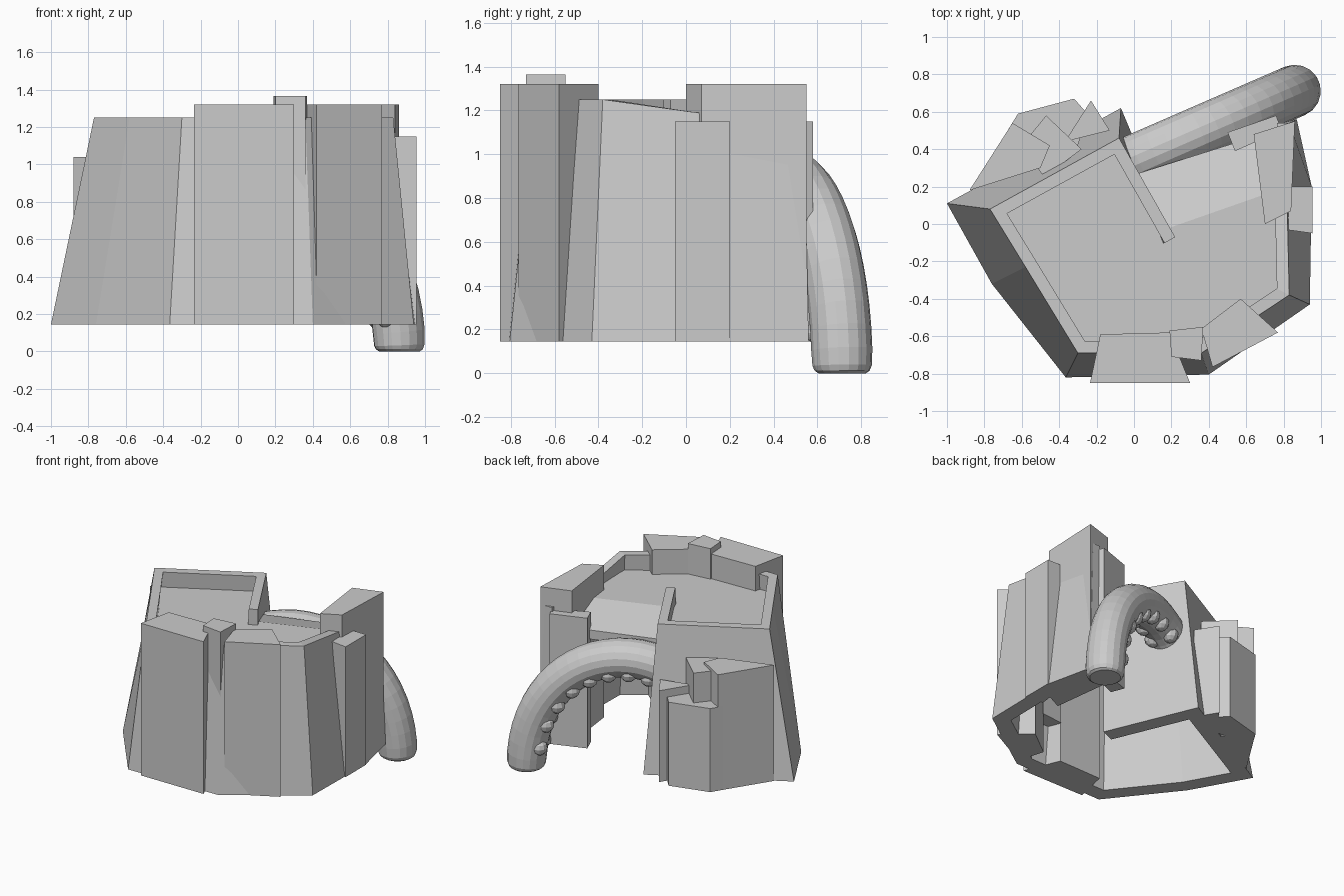
import bpy, bmesh, math
from mathutils import Vector

if "Cube" in bpy.data.objects:
    bpy.data.objects.remove(bpy.data.objects["Cube"])


def new_object(name, bm):
    bmesh.ops.recalc_face_normals(bm, faces=bm.faces[:])
    me = bpy.data.meshes.new(name)
    bm.to_mesh(me)
    bm.free()
    ob = bpy.data.objects.new(name, me)
    bpy.context.collection.objects.link(ob)
    return ob


def slab(name, top, drop=None, base=None):
    """Closed prism below a list of 3D top points."""
    bm = bmesh.new()
    t = [bm.verts.new(p) for p in top]
    b = [bm.verts.new((x, y, base if drop is None else z - drop)) for x, y, z in top]
    bm.faces.new(t)
    bm.faces.new(b[::-1])
    n = len(t)
    for i in range(n):
        j = (i + 1) % n
        bm.faces.new((t[i], b[i], b[j], t[j]))
    return new_object(name, bm)


def offset(path, d):
    """Shift an open 2D path to its left by d with mitred corners."""
    pts = [Vector(p[:2]) for p in path]
    nrm = []
    for a, b in zip(pts, pts[1:]):
        e = (b - a).normalized()
        nrm.append(Vector((-e.y, e.x)))
    out = []
    for i, p in enumerate(pts):
        n0, n1 = nrm[max(i - 1, 0)], nrm[min(i, len(nrm) - 1)]
        out.append(p + (n0 + n1) * (d / (1 + n0.dot(n1))))
    return out


# Tapered curtain wall: foot and rim paths, open at the back right
BASE = 0.145
foot = [(.22, -.07), (-.07, .62), (-1, .11), (-.76, -.32), (-.365, -.82), (.4, -.805),
        (.94, -.43), (.95, .2), (.87, .56)]
rim = [(.22, -.07, 1.25), (-.08, .46, 1.25), (-.77, .08, 1.25), (-.58, -.23, 1.25),
       (-.3, -.69, 1.25), (.36, -.69, 1.25), (.83, -.38, 1.25), (.82, .05, 1.19),
       (.83, .54, 1.18)]
foot_in, rim_in = offset(foot, .12), offset(rim, .065)
bm = bmesh.new()
rings = []
for f, r, fi, ri in zip(foot, rim, foot_in, rim_in):
    rings.append([bm.verts.new(p) for p in
                  ((*f, BASE), r, (ri.x, ri.y, r[2]), (fi.x, fi.y, BASE))])
for a, b in zip(rings, rings[1:]):
    for k in range(4):
        m = (k + 1) % 4
        bm.faces.new((a[k], a[m], b[m], b[k]))
bm.faces.new(rings[0])
bm.faces.new(rings[-1][::-1])
new_object("curtain_wall", bm)

# Roof deck inside the rim and the ramp falling to the arch
FLOOR = 1.13
deck = [(*p, FLOOR) for p in offset(rim, .03)[:8]]
slab("roof_deck", deck + [(.79, .19, FLOOR), (.19, -.02, FLOOR)], drop=.07)
slab("back_ramp", [(.19, -.02, FLOOR), (.79, .19, FLOOR), (.75, .5, 1.03), (.02, .27, 1.03)],
     drop=.07)

# Vertical buttress blocks: name, top height, bottom height, footprint
blocks = [
    ("front_block", 1.32, BASE, [(-.235, -.85), (.3, -.85), (.19, -.58), (-.18, -.59)]),
    ("front_small_block", 1.365, .45, [(.2, -.71), (.36, -.73), (.37, -.55), (.19, -.57)]),
    ("front_right_block", 1.32, BASE, [(.42, -.765), (.77, -.58), (.57, -.4), (.36, -.56)]),
    ("right_tall_block", 1.32, BASE, [(.7, 0), (.84, .07), (.86, .55), (.64, .48)]),
    ("right_low_block", 1.15, BASE, [(.81, -.03), (.955, -.05), (.955, .2), (.84, .2)]),
    ("gate_block", 1.15, BASE, [(.54, .39), (.79, .5), (.76, .58), (.5, .49)]),
    ("left_outer_block", 1.04, BASE, [(-.88, .18), (-.5, .3), (-.45, .42), (-.65, .54)]),
    ("left_low_block", .79, BASE, [(-.7, .46), (-.3, .42), (-.25, .59), (-.32, .67), (-.62, .59)]),
    ("left_cap_block", 1.02, .7, [(-.48, .25), (-.28, .4), (-.47, .58), (-.6, .42)]),
    ("left_thin_block", .85, BASE, [(-.37, .44), (-.13, .5), (-.23, .66)]),
]
for name, top, base, pts in blocks:
    slab(name, [(x, y, top) for x, y in pts], base=base)

# Curved arm arching out of the tower end and down to the ground
crown, end = Vector((.19, .42, 0)), Vector((.863, .713, 0))
span = end - crown
along = span.normalized()
side = Vector((-along.y, along.x, 0))
HEIGHT, RAD = .9, .14


def arm_point(t):
    return crown + span * math.sin(t) + Vector((0, 0, HEIGHT * max(math.cos(t), 0) ** .94))


path = [(arm_point(math.radians(-24 + 6 * i)), 1) for i in range(19)]
path += [(Vector((end.x, end.y, .035)), .97), (Vector((end.x, end.y, .012)), .9),
         (Vector((end.x, end.y, 0)), .78)]
bm = bmesh.new()
SIDES = 18
prev = None
for i, (p, s) in enumerate(path):
    q0, q1 = path[max(i - 1, 0)][0], path[min(i + 1, len(path) - 1)][0]
    tan = (q1 - q0).normalized()
    up = side.cross(tan).normalized()
    ring = [bm.verts.new(p + (side * math.cos(a) + up * math.sin(a)) * RAD * s)
            for a in (2 * math.pi * k / SIDES for k in range(SIDES))]
    if prev:
        for k in range(SIDES):
            m = (k + 1) % SIDES
            bm.faces.new((prev[k], prev[m], ring[m], ring[k]))
    else:
        bm.faces.new(ring)
    prev = ring
bm.faces.new(prev)
new_object("arched_arm", bm)

# Two rows of rounded lumps sunk into the underside of the arm
bm = bmesh.new()
for i in range(8):
    t = math.radians(-14 + 13.2 * i)
    tan = (arm_point(t + .01) - arm_point(t - .01)).normalized()
    inward = tan.cross(side).normalized()
    if inward.dot(crown - arm_point(t)) < 0:
        inward = -inward
    for sgn in (-1, 1):
        c = arm_point(t) + inward * .09 + side * (.068 * sgn)
        res = bmesh.ops.create_uvsphere(bm, u_segments=10, v_segments=6, radius=.06)
        bmesh.ops.translate(bm, verts=res["verts"], vec=c)
new_object("arm_lumps", bm)
